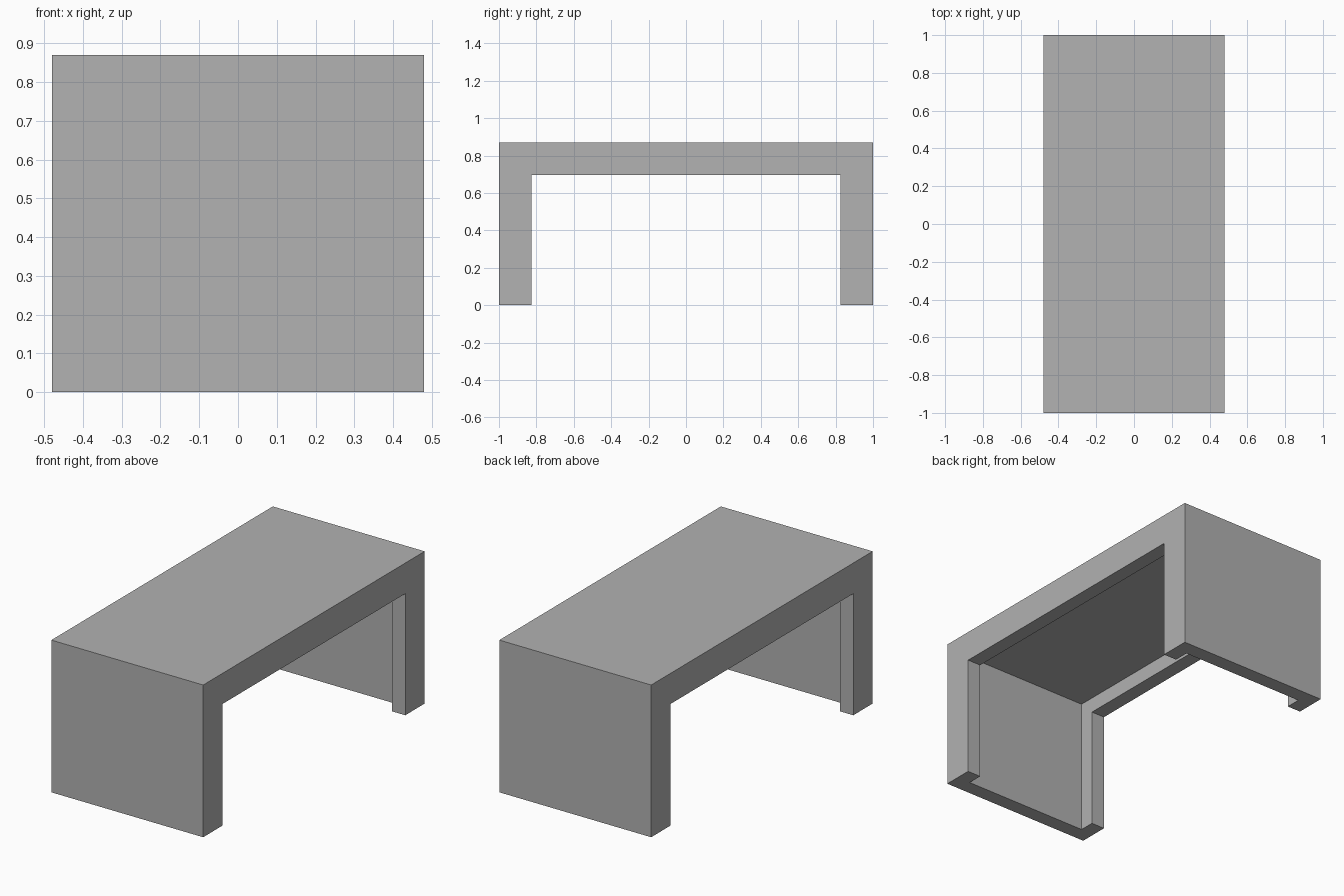
import bpy

old = bpy.data.objects.get("Cube")
if old:
    bpy.data.objects.remove(old, do_unlink=True)

HALF_X, HALF_Y, HEIGHT = 0.48, 1.0, 0.87
FRAME = 0.175        # depth of the side frames
WALL = FRAME / 2     # thickness of top and end panels
LIP = 0.085          # thickness of the side frames

grey = bpy.data.materials.new("plain_grey")
grey.use_nodes = True
colour = (0.445, 0.445, 0.445, 1)
grey.diffuse_color = colour
grey.node_tree.nodes["Principled BSDF"].inputs["Base Color"].default_value = colour


def box(name, half_x, half_y, bottom, top):
    bpy.ops.mesh.primitive_cube_add(size=2, location=(0, 0, (bottom + top) / 2))
    obj = bpy.context.object
    obj.name = name
    obj.scale = (half_x, half_y, (top - bottom) / 2)
    bpy.ops.object.transform_apply(location=True, rotation=False, scale=True)
    obj.data.materials.append(grey)
    return obj


def carve(target, cutter):
    cutter.hide_render = True
    mod = target.modifiers.new("carve", "BOOLEAN")
    mod.operation = "DIFFERENCE"
    mod.solver = "EXACT"
    mod.object = cutter
    bpy.context.view_layer.objects.active = target
    bpy.ops.object.modifier_apply(modifier=mod.name)
    bpy.data.objects.remove(cutter, do_unlink=True)


# Bench body: a block with an arch cut through its sides
bench = box("bench_shell", HALF_X, HALF_Y, 0, HEIGHT)
carve(bench, box("arch_cutter", HALF_X + 1, HALF_Y - FRAME, -1, HEIGHT - FRAME))

# Hollow between the side frames, leaving thin top and end panels
carve(bench, box("hollow_cutter", HALF_X - LIP, HALF_Y - WALL, -1, HEIGHT - WALL))
